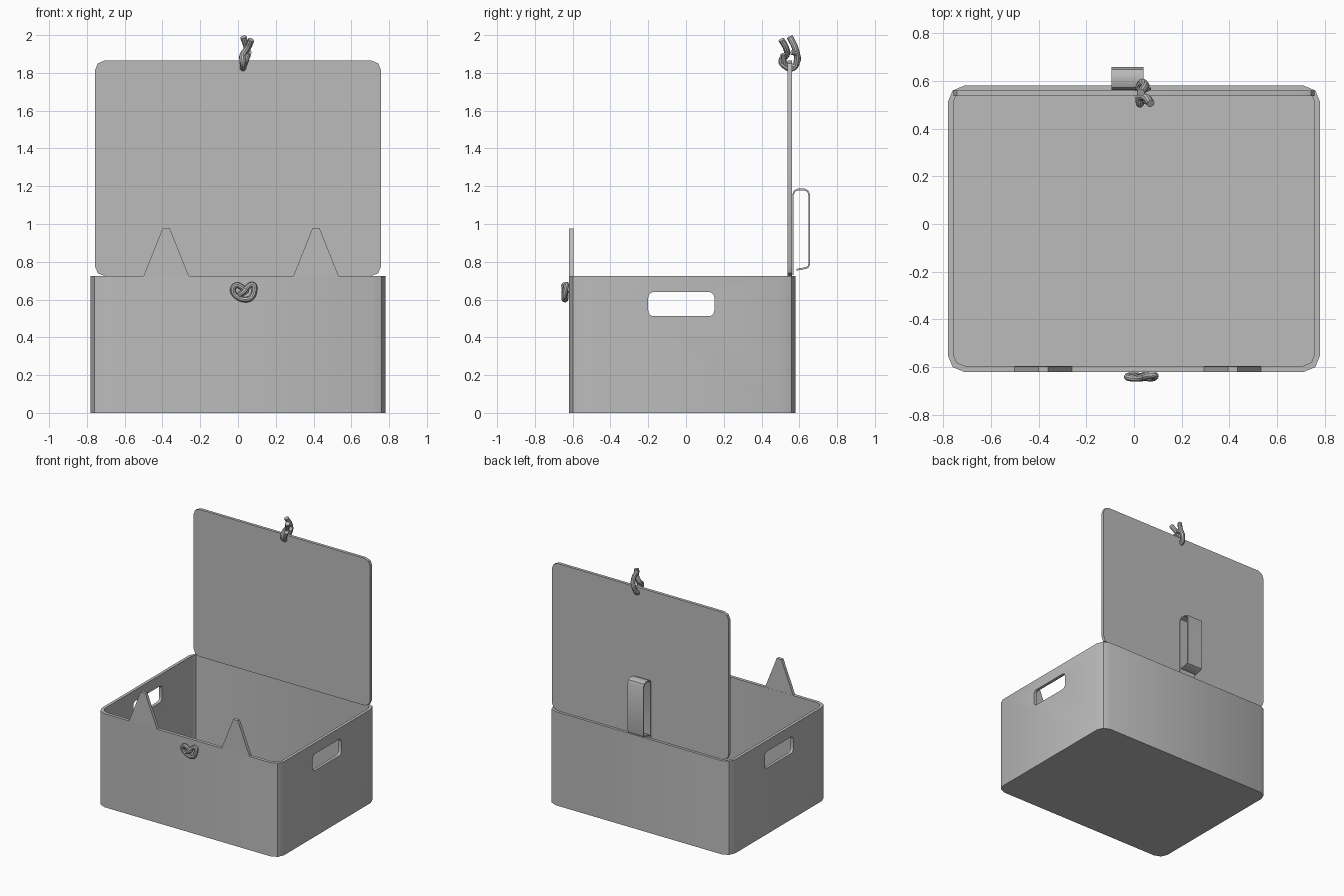
import bpy, bmesh, math
from mathutils import Vector

if "Cube" in bpy.data.objects:
    bpy.data.objects.remove(bpy.data.objects["Cube"])

grey = bpy.data.materials.new("plain_grey")
grey.diffuse_color = (0.5, 0.5, 0.5, 1)
grey.use_nodes = True
grey.node_tree.nodes["Principled BSDF"].inputs["Base Color"].default_value = grey.diffuse_color


def rounded_rect(a0, a1, b0, b1, r, segs=2):
    """Counter-clockwise outline with rounded corners."""
    pts = []
    corners = [(a1 - r, b1 - r), (a0 + r, b1 - r), (a0 + r, b0 + r), (a1 - r, b0 + r)]
    for q, (ca, cb) in enumerate(corners):
        for i in range(segs + 1):
            t = math.pi / 2 * (q + i / segs)
            pts.append((ca + r * math.cos(t), cb + r * math.sin(t)))
    return pts


def prism(name, outline, axis, lo, hi):
    """Extrude a 2D outline along an axis between lo and hi."""
    place = {"x": lambda a, b, d: (d, a, b),
             "y": lambda a, b, d: (a, d, b),
             "z": lambda a, b, d: (a, b, d)}[axis]
    bm = bmesh.new()
    rings = [[bm.verts.new(place(a, b, d)) for a, b in outline] for d in (lo, hi)]
    n = len(outline)
    bm.faces.new(rings[0])
    bm.faces.new(rings[1])
    for i in range(n):
        j = (i + 1) % n
        bm.faces.new((rings[0][i], rings[0][j], rings[1][j], rings[1][i]))
    bmesh.ops.recalc_face_normals(bm, faces=bm.faces)
    mesh = bpy.data.meshes.new(name)
    bm.to_mesh(mesh)
    bm.free()
    obj = bpy.data.objects.new(name, mesh)
    obj.data.materials.append(grey)
    bpy.context.collection.objects.link(obj)
    return obj


def activate(obj):
    bpy.ops.object.select_all(action="DESELECT")
    obj.select_set(True)
    bpy.context.view_layer.objects.active = obj


def smooth(obj):
    activate(obj)
    bpy.ops.object.shade_smooth_by_angle(angle=math.radians(30))


def cut(obj, cutter):
    mod = obj.modifiers.new("cut", "BOOLEAN")
    mod.operation = "DIFFERENCE"
    mod.solver = "EXACT"
    mod.object = cutter
    activate(obj)
    bpy.ops.object.modifier_apply(modifier=mod.name)
    bpy.data.objects.remove(cutter)


def rope_knot(name, points, radius):
    """Round tube following a smooth path."""
    curve = bpy.data.curves.new(name, "CURVE")
    curve.dimensions = "3D"
    curve.bevel_depth = radius
    curve.bevel_resolution = 3
    curve.use_fill_caps = True
    curve.resolution_u = 6
    spline = curve.splines.new("BEZIER")
    spline.bezier_points.add(len(points) - 1)
    for bp, p in zip(spline.bezier_points, points):
        bp.co = Vector(p)
        bp.handle_left_type = bp.handle_right_type = "AUTO"
    obj = bpy.data.objects.new(name, curve)
    obj.data.materials.append(grey)
    bpy.context.collection.objects.link(obj)
    activate(obj)
    bpy.ops.object.convert(target="MESH")
    obj = bpy.context.object
    obj.name = name
    smooth(obj)


# Open box with a floor and a handle slot in each side
box = prism("box", rounded_rect(-0.78, 0.78, -0.62, 0.58, 0.07), "z", 0, 0.725)
cut(box, prism("cavity", rounded_rect(-0.757, 0.757, -0.595, 0.56, 0.05), "z", 0.025, 1))
cut(box, prism("handle_slots", rounded_rect(-0.2, 0.15, 0.512, 0.64, 0.03, 4), "x", -1, 1))
smooth(box)

# Raised lid
smooth(prism("lid", rounded_rect(-0.757, 0.757, 0.725, 1.865, 0.05), "y", 0.537, 0.56))

# Pointed ears on the front rim
for side, cx in (("left", -0.38), ("right", 0.413)):
    prism(side + "_ear", [(cx - 0.12, 0.725), (cx + 0.12, 0.725),
                          (cx + 0.02, 0.975), (cx - 0.02, 0.975)], "y", -0.62, -0.596)

# Bent strip clip on the back of the lid
path = [(0.562, 0.73), (0.562, 1.155), (0.572, 1.178), (0.592, 1.187), (0.628, 1.187),
        (0.648, 1.178), (0.657, 1.155), (0.657, 0.79), (0.652, 0.772), (0.638, 0.763),
        (0.585, 0.753)]
inner = [(0.57, 0.73), (0.57, 1.152), (0.578, 1.171), (0.594, 1.178), (0.626, 1.178),
         (0.642, 1.171), (0.648, 1.152), (0.648, 0.792), (0.645, 0.779), (0.635, 0.772),
         (0.584, 0.762)]
smooth(prism("clip", path + inner[::-1], "x", -0.095, 0.04))

# Rope knot over the top edge of the lid
rope_knot("lid_knot", [(0.07, 0.505, 1.975), (0.05, 0.53, 1.93), (0.025, 0.532, 1.895),
                       (0.025, 0.505, 1.865), (0.028, 0.53, 1.832), (0.022, 0.565, 1.825),
                       (0.035, 0.588, 1.87), (0.045, 0.578, 1.93), (0.028, 0.55, 1.99)], 0.017)
rope_knot("lid_knot_loop", [(0.055, 0.515, 1.90), (0.03, 0.53, 1.84), (0.025, 0.575, 1.84),
                            (0.045, 0.588, 1.9), (0.058, 0.56, 1.91)], 0.015)

# Rope knot on the front wall
rope_knot("front_knot", [(0.045, -0.633, 0.635), (0.02, -0.645, 0.665), (-0.01, -0.645, 0.675),
                         (-0.027, -0.64, 0.65), (-0.005, -0.636, 0.615), (0.035, -0.64, 0.6),
                         (0.07, -0.645, 0.61), (0.086, -0.64, 0.645), (0.08, -0.633, 0.678),
                         (0.055, -0.636, 0.67), (0.03, -0.645, 0.64), (0.005, -0.64, 0.625)], 0.015)
